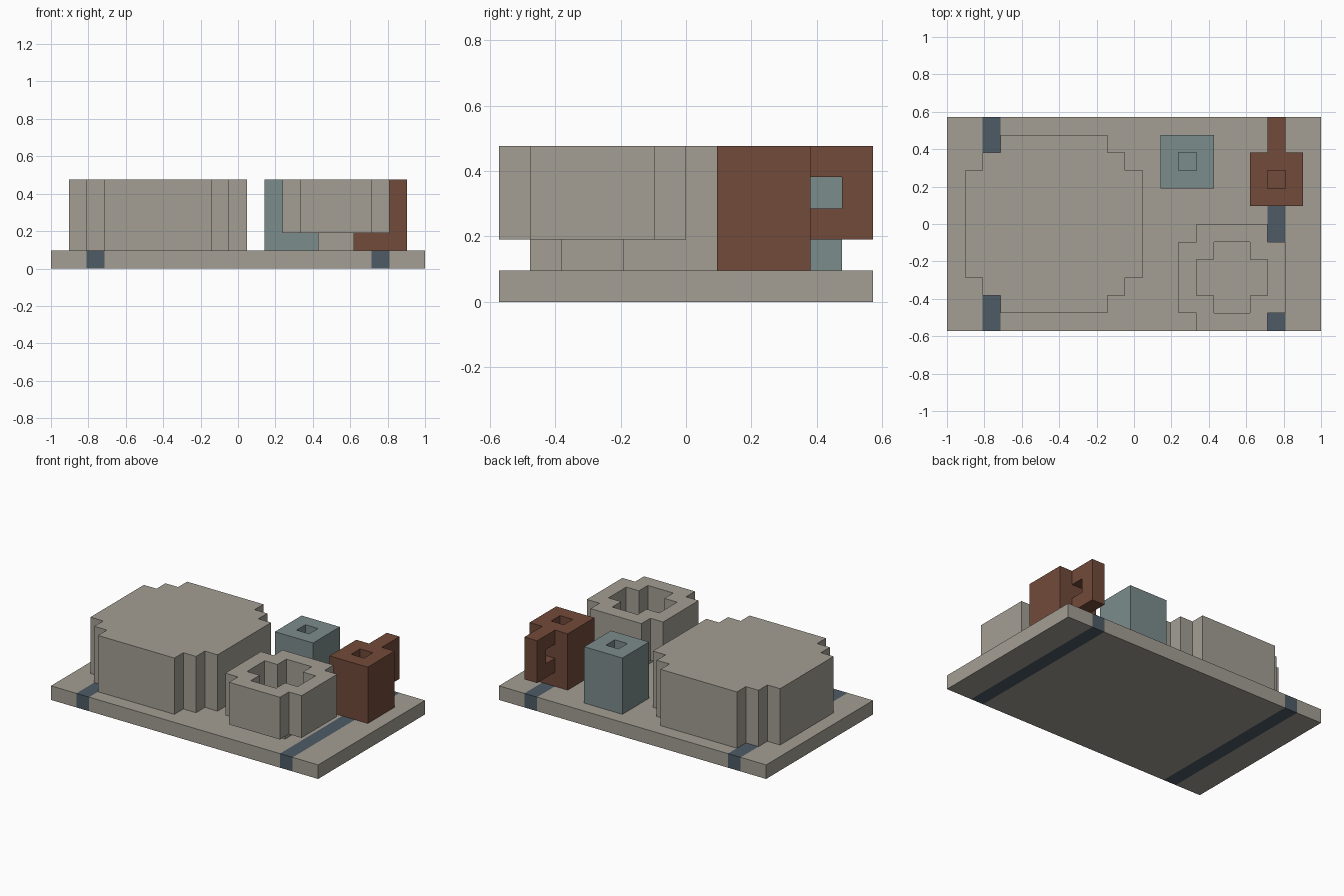
import bpy
import bmesh
from itertools import product
from mathutils import Vector

cube = bpy.data.objects.get("Cube")
if cube:
    bpy.data.objects.remove(cube)

NX, NY = 21, 12          # tray size in blocks
UNIT = 2 / NX            # one block


def material(name, rgb):
    mat = bpy.data.materials.new(name)
    mat.use_nodes = True
    mat.diffuse_color = (*rgb, 1)
    mat.node_tree.nodes["Principled BSDF"].inputs["Base Color"].default_value = (*rgb, 1)
    return mat


STONE = material("warm_grey", (0.371, 0.342, 0.296))
SLATE = material("slate_blue", (0.076, 0.105, 0.133))
TEAL = material("grey_teal", (0.202, 0.262, 0.262))
BROWN = material("red_brown", (0.168, 0.069, 0.042))


def cells(boxes):
    """Set of grid cells covered by (x0, x1, y0, y1, z0, z1) boxes."""
    return {c for x0, x1, y0, y1, z0, z1 in boxes
            for c in product(range(x0, x1), range(y0, y1), range(z0, z1))}


def build(name, solid, mats, rule=lambda cell: 0):
    """Skin a set of cells with its outer faces and merge the flat areas."""
    bm = bmesh.new()
    verts = {}

    def vert(p):
        key = tuple(round(v * 2) for v in p)
        if key not in verts:
            verts[key] = bm.verts.new(((p.x - NX / 2) * UNIT, (p.y - NY / 2) * UNIT, p.z * UNIT))
        return verts[key]

    for cell in sorted(solid):
        centre = Vector(cell) + Vector((0.5, 0.5, 0.5))
        for axis, sign in product(range(3), (-1, 1)):
            n = Vector((0, 0, 0))
            n[axis] = sign
            if tuple(int(a + b) for a, b in zip(cell, n)) in solid:
                continue
            u = Vector((0, 0, 0))
            u[(axis + 1) % 3] = 1
            v = n.cross(u)
            corners = [(-1, -1), (1, -1), (1, 1), (-1, 1)]
            face = bm.faces.new([vert(centre + (n + a * u + b * v) / 2) for a, b in corners])
            face.material_index = rule(cell)
    bmesh.ops.dissolve_limit(bm, angle_limit=0.01, verts=bm.verts[:], edges=bm.edges[:],
                             delimit={'MATERIAL'})
    mesh = bpy.data.meshes.new(name)
    bm.to_mesh(mesh)
    bm.free()
    for mat in mats:
        mesh.materials.append(mat)
    obj = bpy.data.objects.new(name, mesh)
    bpy.context.collection.objects.link(obj)
    return obj


# Tray with two dark stripes running front to back
build("tray", cells([(0, NX, 0, NY, 0, 1)]), [STONE, SLATE],
      lambda cell: int(cell[0] in (2, 18)))

# Large rounded pot with stepped corners
build("large_pot", cells([(1, 11, 3, 9, 1, 5), (2, 10, 2, 10, 1, 5), (3, 9, 1, 11, 1, 5)]), [STONE])

# Bowl on a small foot, hollowed by a cross
bowl = cells([(13, 19, 1, 5, 2, 5), (14, 18, 0, 6, 2, 5), (15, 17, 2, 4, 1, 2)])
bowl -= cells([(14, 18, 2, 4, 3, 5), (15, 17, 1, 5, 3, 5)])
build("bowl", bowl, [STONE])

# Square tumbler
tumbler = cells([(12, 15, 8, 11, 1, 5)]) - cells([(13, 14, 9, 10, 2, 5)])
build("tumbler", tumbler, [TEAL])

# Mug with a loop handle at the back
mug = cells([(17, 20, 7, 10, 1, 5), (18, 19, 10, 12, 2, 5)])
mug -= cells([(18, 19, 8, 9, 2, 5), (18, 19, 10, 11, 3, 4)])
build("mug", mug, [BROWN])
